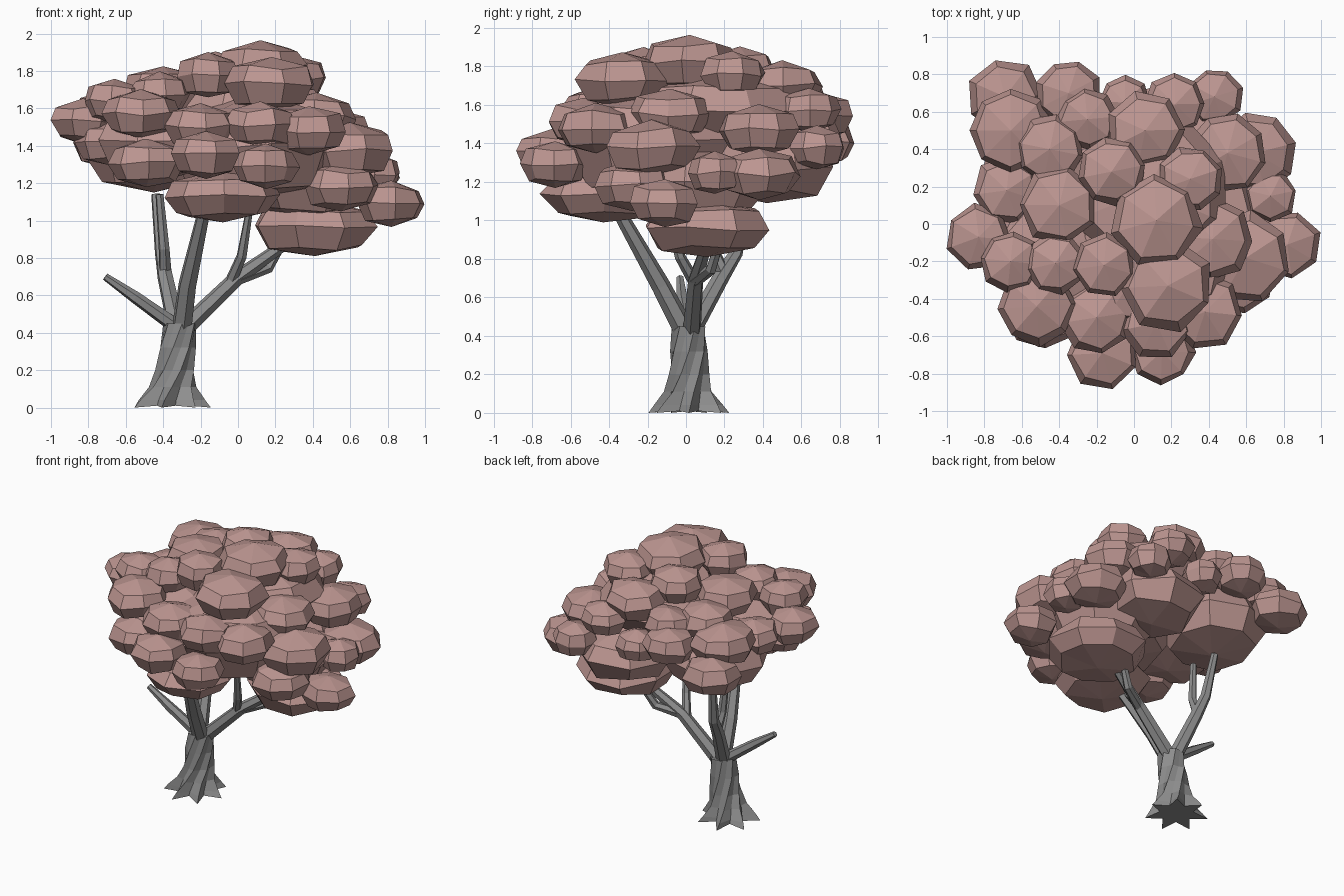
import bpy, bmesh, math, random
from mathutils import Vector

random.seed(4)

def make_object(name, bm, mat):
    bmesh.ops.recalc_face_normals(bm, faces=bm.faces)
    mesh = bpy.data.meshes.new(name)
    bm.to_mesh(mesh)
    bm.free()
    ob = bpy.data.objects.new(name, mesh)
    bpy.context.collection.objects.link(ob)
    mesh.materials.append(mat)
    return ob

def colour(name, rgb):
    mat = bpy.data.materials.new(name)
    mat.diffuse_color = (*rgb, 1)
    return mat

bark = colour("bark", (0.27, 0.27, 0.27))
leaf = colour("leaves", (0.50, 0.30, 0.28))

def loft(bm, rings):
    """Join equal-sized rings of points with quads and cap both ends."""
    vs = [[bm.verts.new(p) for p in ring] for ring in rings]
    n = len(vs[0])
    for a, b in zip(vs, vs[1:]):
        for i in range(n):
            j = (i + 1) % n
            bm.faces.new((a[i], a[j], b[j], b[i]))
    bm.faces.new(vs[0])
    bm.faces.new(vs[-1])

def branch(name, path, sides=6):
    """Tapered faceted tube through (x, y, z, radius) points."""
    pts = [Vector(p[:3]) for p in path]
    rings = []
    for k, p in enumerate(pts):
        d = (pts[min(k + 1, len(pts) - 1)] - pts[max(k - 1, 0)]).normalized()
        u = d.cross(Vector((0.3, 1, 0))).normalized()
        v = d.cross(u)
        rings.append([p + path[k][3] * (u * math.cos(t) + v * math.sin(t))
                      for t in (2 * math.pi * i / sides for i in range(sides))])
    bm = bmesh.new()
    loft(bm, rings)
    make_object(name, bm, bark)

# Trunk: twisted star section flaring into seven roots
# (centre x, z, ridge radius, groove radius, twist)
levels = [(-0.36, 0.01, 0.215, 0.115, 0.0), (-0.36, 0.04, 0.185, 0.11, 0.05),
          (-0.35, 0.11, 0.13, 0.10, 0.2), (-0.335, 0.20, 0.108, 0.09, 0.5),
          (-0.325, 0.32, 0.10, 0.085, 0.9), (-0.31, 0.45, 0.09, 0.083, 1.25)]
roots = 7
rings = []
for cx, z, ridge, groove, twist in levels:
    ring = []
    for i in range(roots * 2):
        a = math.pi * i / roots + twist
        r = ridge if i % 2 == 0 else groove
        drop = 0.01 if z < 0.02 and i % 2 == 0 else 0
        ring.append((cx + r * math.cos(a), 0.015 + r * math.sin(a), z - drop))
    rings.append(ring)
bm = bmesh.new()
loft(bm, rings)
make_object("trunk", bm, bark)

# Branches, each starting inside the trunk top
branch("left_branch", [(-0.34, 0.01, 0.44, 0.04), (-0.55, -0.02, 0.59, 0.033), (-0.71, -0.03, 0.70, 0.02)])
branch("front_branch", [(-0.30, -0.01, 0.43, 0.055), (-0.27, -0.13, 0.66, 0.05), (-0.17, -0.38, 1.1, 0.033)])
branch("back_branch", [(-0.33, 0.03, 0.43, 0.05), (-0.39, 0.18, 0.70, 0.043), (-0.41, 0.26, 0.83, 0.036), (-0.44, 0.32, 1.14, 0.025)])
branch("back_twig", [(-0.39, 0.19, 0.74, 0.035), (-0.395, 0.14, 0.85, 0.03), (-0.42, 0.12, 1.14, 0.022)])
branch("right_branch", [(-0.28, 0.03, 0.43, 0.05), (-0.01, 0.05, 0.69, 0.042), (0.26, 0.11, 0.88, 0.03)])
branch("right_upper_twig", [(-0.04, 0.05, 0.67, 0.033), (0.02, -0.03, 0.81, 0.028), (0.06, -0.10, 1.05, 0.02)])
branch("right_lower_twig", [(0.0, 0.05, 0.69, 0.035), (0.16, 0.13, 0.745, 0.03), (0.25, 0.18, 0.9, 0.022)])

def clump(bm, x, y, z, r, rz):
    """Flattened leaf clump: pole, shoulder, belt, underside, pole."""
    res = bmesh.ops.create_uvsphere(bm, u_segments=random.choice((7, 8)), v_segments=4, radius=1)
    turn = random.uniform(0, math.pi)
    c, s = math.cos(turn), math.sin(turn)
    for v in res["verts"]:
        p = v.co.copy()
        if 0.5 < p.z < 0.9:
            p = Vector((p.x * 1.18, p.y * 1.18, 0.62))
        elif -0.9 < p.z < -0.5:
            p = Vector((p.x * 1.08, p.y * 1.08, -0.7))
        p.xy *= random.uniform(0.98, 1.08)
        p.z += random.uniform(-0.1, 0.1) if abs(p.z) < 0.9 else 0
        v.co = (x + r * (c * p.x - s * p.y), y + r * (s * p.x + c * p.y), z + rz * p.z)

# x, y, z, radius of the outer clumps
outer = [
    (0.12, 0.02, 1.82, .24), (-0.12, 0.28, 1.78, .18), (0.06, 0.50, 1.70, .205),
    (-0.40, 0.10, 1.69, .21), (-0.42, -0.21, 1.68, .16), (-0.16, -0.22, 1.78, .17),
    (0.18, -0.33, 1.73, .24), (0.30, 0.24, 1.76, .17), (0.42, -0.08, 1.55, .21),
    (0.38, -0.47, 1.48, .20), (0.60, -0.18, 1.38, .24), (0.82, -0.11, 1.09, .18),
    (0.73, 0.15, 1.25, .14), (0.65, 0.38, 1.24, .21), (0.50, 0.38, 1.47, .21),
    (0.43, 0.68, 1.38, .15), (0.22, 0.64, 1.57, .16), (-0.05, 0.65, 1.45, .14),
    (-0.35, 0.70, 1.54, .175), (-0.69, 0.68, 1.41, .20), (-0.66, 0.50, 1.57, .22),
    (-0.25, 0.56, 1.62, .16), (-0.45, 0.40, 1.64, .18), (-0.68, 0.18, 1.50, .18),
    (-0.83, -0.07, 1.53, .175), (-0.66, -0.20, 1.64, .16), (-0.52, -0.44, 1.57, .205),
    (-0.49, -0.46, 1.31, .20), (-0.17, -0.69, 1.35, .19), (0.15, -0.68, 1.29, .17),
    (-0.20, -0.50, 1.50, .19), (0.12, -0.53, 1.51, .19), (0.55, -0.28, 1.18, .20),
    (-0.70, -0.10, 1.42, .17)]
# x, y, z, radius, half height of the large inner masses
inner = [
    (0.41, 0.11, 0.96, .33, .15), (-0.08, -0.43, 1.13, .31, .14),
    (-0.45, 0.28, 1.36, .37, .21), (0.20, 0.42, 1.27, .34, .18),
    (0.10, -0.15, 1.40, .46, .29), (-0.42, -0.15, 1.42, .34, .21),
    (0.08, 0.18, 1.58, .42, .20), (0.33, 0.05, 1.19, .36, .19)]

# Foliage
bm = bmesh.new()
for x, y, z, r in outer:
    clump(bm, x, y, z, r, 0.065 + 0.33 * r)
make_object("outer_foliage", bm, leaf)
bm = bmesh.new()
for blob in inner:
    clump(bm, *blob)
make_object("inner_foliage", bm, leaf)
